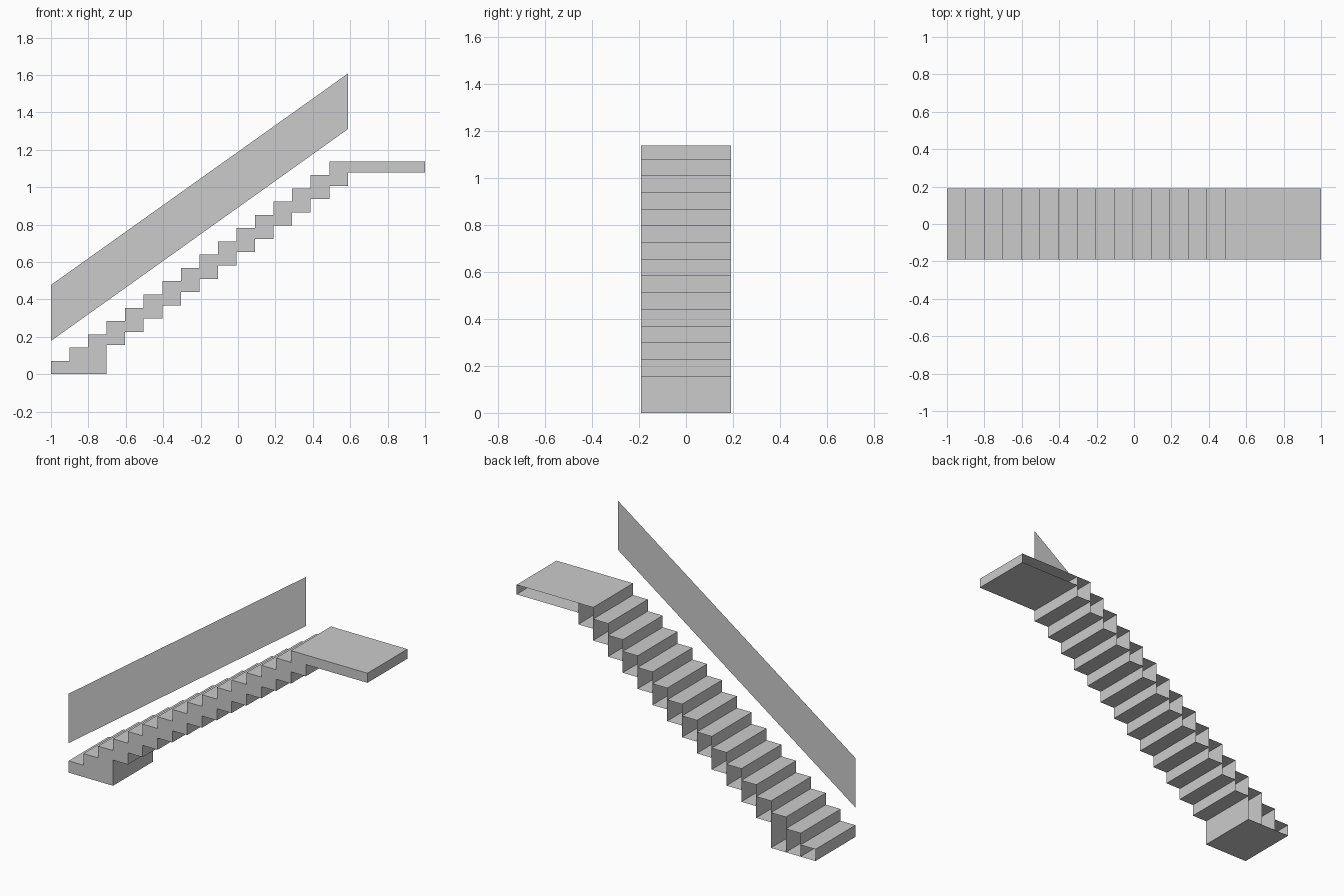
import bpy, bmesh

if "Cube" in bpy.data.objects:
    bpy.data.objects.remove(bpy.data.objects["Cube"])

W = 0.191                   # half width
RUN, RISE, N = 0.0992, 0.071, 16
SLAB0 = 0.155               # underside height of the first raised step
FRONT = -W


def make(name, build):
    bm = bmesh.new()
    build(bm)
    mesh = bpy.data.meshes.new(name)
    bm.to_mesh(mesh)
    bm.free()
    obj = bpy.data.objects.new(name, mesh)
    bpy.context.collection.objects.link(obj)


def face(bm, pts):
    bm.faces.new([bm.verts.new(p) for p in pts])


def wall(bm, x, z0, z1, right=False):
    pts = [(x, -W, z0), (x, -W, z1), (x, W, z1), (x, W, z0)]
    face(bm, pts if not right else pts[::-1])


def shell(bm, x0, x1, z0, z1):
    # top, underside and front side; the back side stays open
    face(bm, [(x0, -W, z1), (x1, -W, z1), (x1, W, z1), (x0, W, z1)])
    face(bm, [(x0, W, z0), (x1, W, z0), (x1, -W, z0), (x0, -W, z0)])
    face(bm, [(x0, -W, z0), (x1, -W, z0), (x1, -W, z1), (x0, -W, z1)])


def step_x(i):
    return -1 + RUN * i


def bottom(i):
    return 0 if i < 3 else SLAB0 + RISE * (i - 3)


def top(i):
    return RISE * (i + 1)


def stairs(bm):
    for i in range(N):
        shell(bm, step_x(i), step_x(i + 1), bottom(i), top(i))
        # riser reaching down to the underside of the step before it
        wall(bm, step_x(i), bottom(max(i - 1, 0)), top(i))
    wall(bm, step_x(N), bottom(N - 1), top(N - 1), right=True)


def landing(bm):
    shell(bm, step_x(N), 1, bottom(N), top(N - 1))
    wall(bm, 1, bottom(N), top(N - 1), right=True)


def railing(bm):
    x1 = step_x(N)
    face(bm, [(-1, FRONT, 0.178), (x1, FRONT, 1.31),
              (x1, FRONT, 1.607), (-1, FRONT, 0.477)])


make("stair_steps", stairs)
make("top_landing", landing)
make("railing_panel", railing)
